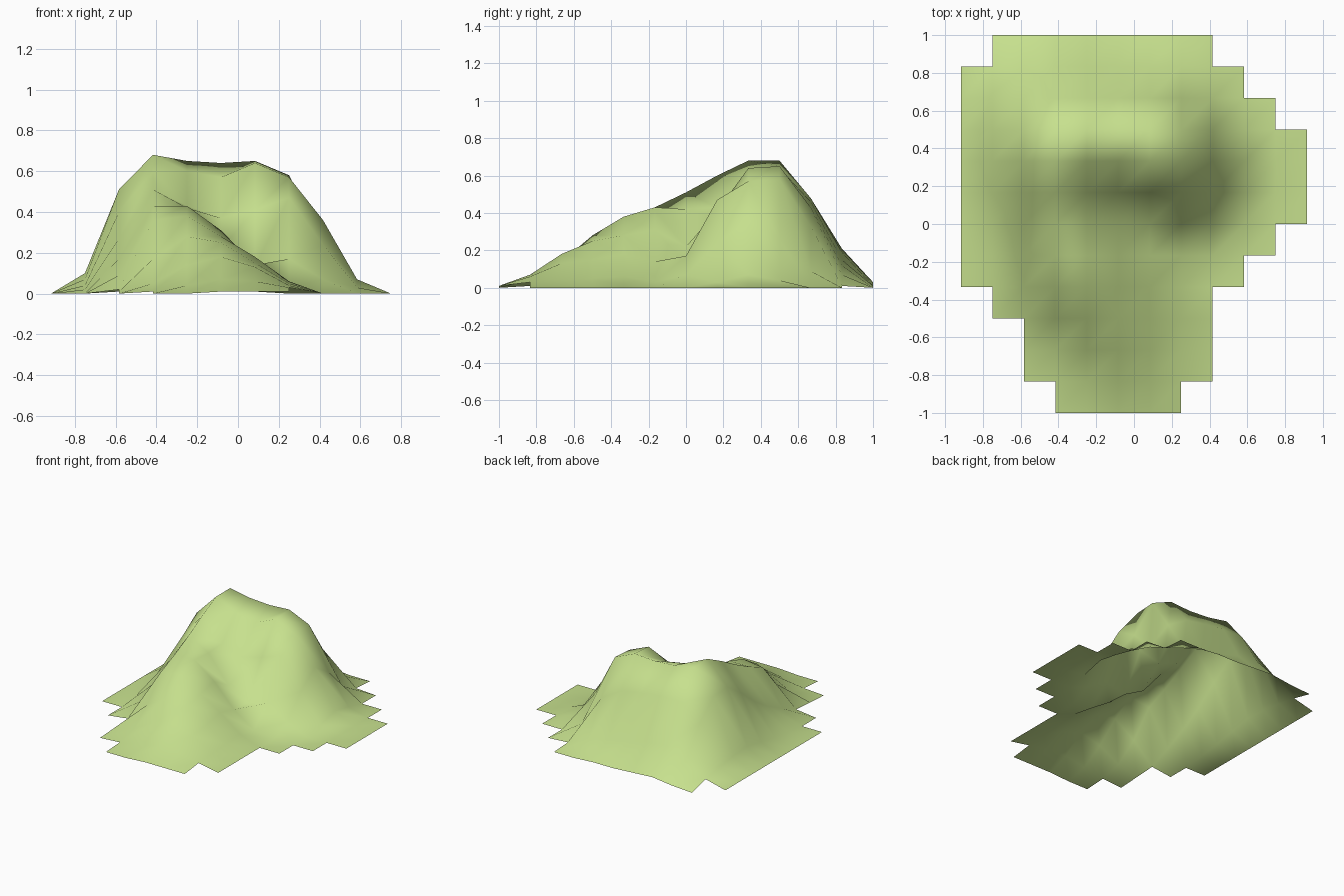
import bpy
import bmesh

default_cube = bpy.data.objects.get("Cube")
if default_cube:
    bpy.data.objects.remove(default_cube, do_unlink=True)

CELL = 1 / 6
COLUMNS, ROWS = 12, 13

# Cross-sections of the hill from front to back, in hundredths of a unit.
# Each one runs left to right as seen from the front; the outermost columns
# lie flat on the ground.
sections = [
    [0, 0, 0, 0, 1, 1, 1, 0, 0],
    [0, 0, 1, 4, 7, 6, 3, 0, 0],
    [0, 1, 5, 14, 18, 13, 4, 0, 0],
    [0, 2, 17, 28, 25, 15, 5, 0, 0],
    [0, 9, 36, 38, 28, 18, 6, 0, 0],
    [2, 17, 43, 43, 31, 14, 3, 0, 0],
    [4, 27, 51, 42, 22, 13, 17, 7, 0],
    [7, 40, 60, 43, 37, 41, 47, 24, 3],
    [10, 51, 68, 60, 57, 64, 57, 36, 7],
    [9, 50, 68, 65, 64, 65, 58, 26, 4],
    [7, 36, 48, 48, 46, 43, 33, 9, 0],
    [4, 14, 21, 19, 15, 12, 7, 1, 0],
    [0, 1, 3, 2, 1, 1, 0, 0, 0],
]

# First and last column of the stepped outline, for each row of cells
outline = [(3, 7), (2, 8), (2, 8), (1, 8), (0, 9), (0, 10),
           (0, 11), (0, 11), (0, 11), (0, 10), (0, 9), (1, 8)]


def make_material(name, colour):
    material = bpy.data.materials.new(name)
    material.use_nodes = True
    material.diffuse_color = colour
    shader = next(n for n in material.node_tree.nodes if n.type == "BSDF_PRINCIPLED")
    shader.inputs["Base Color"].default_value = colour
    shader.inputs["Roughness"].default_value = 0.9
    return material


def height_at(column, row):
    """Height of a grid point; points outside the sections are on the ground."""
    station = column - 1
    section = sections[row]
    return section[station] / 100 if 0 <= station < len(section) else 0.0


def build_hill():
    bm = bmesh.new()
    points = {}

    def grid_point(column, row):
        key = (column, row)
        if key not in points:
            x = (column - (COLUMNS - 1) / 2) * CELL
            y = (row - (ROWS - 1) / 2) * CELL
            points[key] = bm.verts.new((x, y, height_at(column, row)))
        return points[key]

    # Open sheet of square cells inside the stepped outline
    for row, (first, last) in enumerate(outline):
        for column in range(first, last):
            face = bm.faces.new((
                grid_point(column, row),
                grid_point(column + 1, row),
                grid_point(column + 1, row + 1),
                grid_point(column, row + 1),
            ))
            face.smooth = True

    mesh = bpy.data.meshes.new("hill")
    bm.to_mesh(mesh)
    bm.free()
    hill = bpy.data.objects.new("hill", mesh)
    bpy.context.collection.objects.link(hill)
    return hill


hill = build_hill()
hill.data.materials.append(make_material("grass_green", (0.57, 0.75, 0.27, 1.0)))
